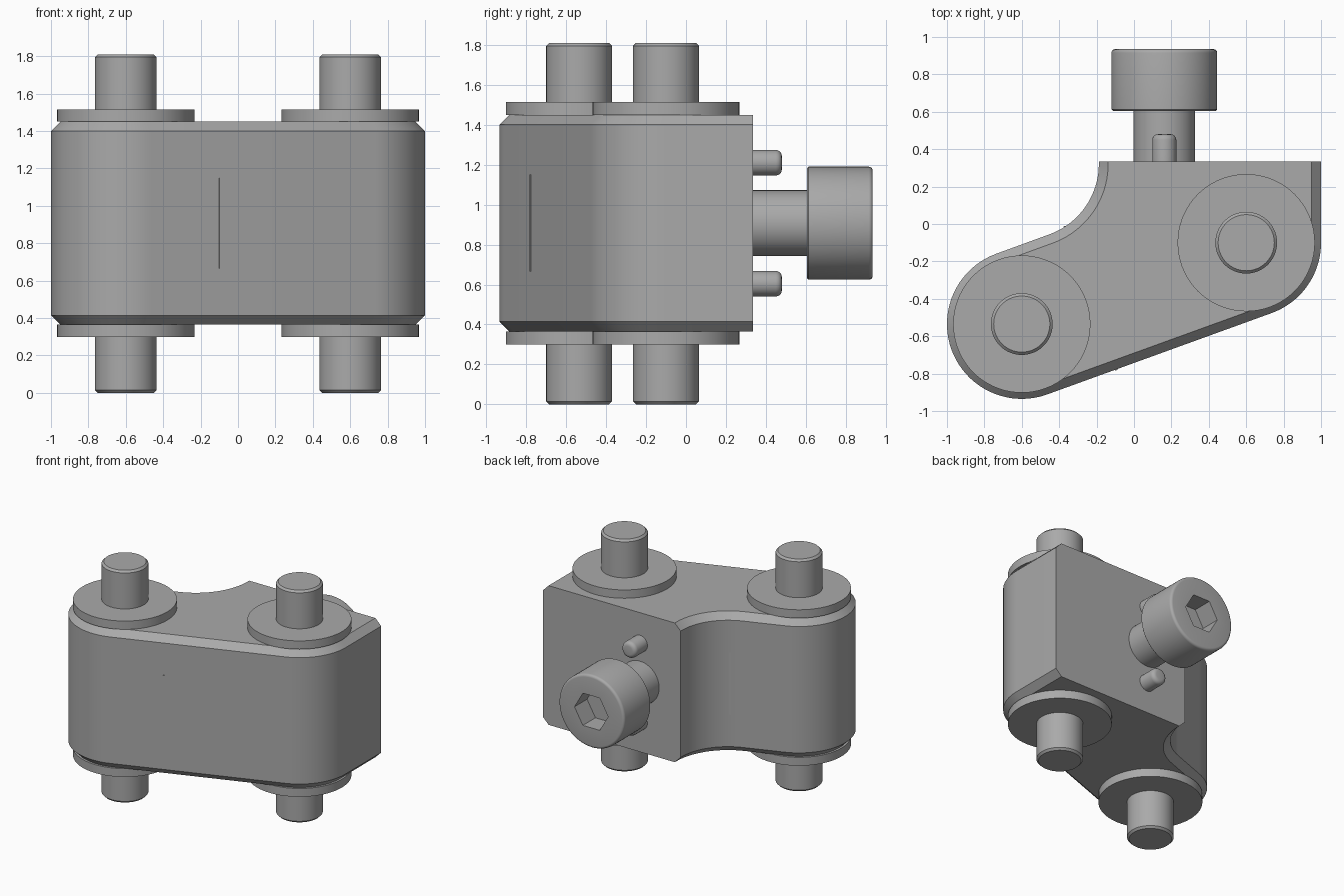
import bpy, bmesh
from math import sin, cos, pi, radians, atan2, hypot
from mathutils import Vector

if "Cube" in bpy.data.objects:
    bpy.data.objects.remove(bpy.data.objects["Cube"], do_unlink=True)

steel = bpy.data.materials.new("steel grey")
steel.use_nodes = True
GREY = (0.4, 0.4, 0.4, 1)
steel.diffuse_color = GREY
steel.node_tree.nodes["Principled BSDF"].inputs["Base Color"].default_value = GREY


def finish(name, bm, loc=(0, 0, 0), rot=(0, 0, 0)):
    bmesh.ops.recalc_face_normals(bm, faces=bm.faces)
    mesh = bpy.data.meshes.new(name)
    bm.to_mesh(mesh)
    bm.free()
    mesh.materials.append(steel)
    ob = bpy.data.objects.new(name, mesh)
    ob.location, ob.rotation_euler = loc, rot
    bpy.context.collection.objects.link(ob)
    bpy.ops.object.select_all(action="DESELECT")
    ob.select_set(True)
    bpy.context.view_layer.objects.active = ob
    bpy.ops.object.shade_smooth_by_angle(angle=radians(30))
    return ob


def loft(name, loops, **place):
    """Skin equal-length loops of points and cap both ends."""
    bm = bmesh.new()
    rings = [[bm.verts.new(p) for p in loop] for loop in loops]
    n = len(rings[0])
    for a, b in zip(rings, rings[1:]):
        for i in range(n):
            j = (i + 1) % n
            bm.faces.new((a[i], a[j], b[j], b[i]))
    bm.faces.new(rings[0])
    bm.faces.new(rings[-1])
    return finish(name, bm, **place)


def ring(r, z, sides=0, n=72):
    """Circle, or a polygon of circumradius r sampled at the same angles."""
    pts = []
    for i in range(n):
        a = 2 * pi * i / n
        k = r
        if sides:
            half = pi / sides
            k = r * cos(half) / cos(a % (2 * half) - half)
        pts.append((k * cos(a), k * sin(a), z))
    return pts


def rounded(r, z, f, steps=4):
    """Rings of a filleted cylinder end at height z."""
    return [ring(r - f + f * cos(t), z - f + f * sin(t))
            for t in (pi / 2 * i / steps for i in range(steps + 1))]


# Link body: two rounded ends joined by tangents, with a concave flank
LEFT, RIGHT, HOLLOW = (-0.6, -0.535), (0.6, -0.1), (-0.588, 0.321)
R, BACK = 0.4, 0.335
tilt = atan2(RIGHT[1] - LEFT[1], RIGHT[0] - LEFT[0])


def arc(c, r, a0, a1, n):
    return [(c[0] + r * cos(a0 + (a1 - a0) * i / n),
             c[1] + r * sin(a0 + (a1 - a0) * i / n)) for i in range(n + 1)]


def outline(inset, z):
    r = R - inset
    pts = arc(LEFT, r, tilt + pi / 2, tilt + 1.5 * pi, 40)
    pts += arc(RIGHT, r, tilt - pi / 2, 0, 20)
    pts += [(RIGHT[0] + r, BACK), (HOLLOW[0] + R + inset, BACK)]
    pts += arc(HOLLOW, R + inset, 0, tilt - pi / 2, 20)
    return [(x, y, z) for x, y in pts]


CH = 0.05
loft("link_body", [outline(CH, 0.365), outline(0, 0.365 + CH),
                   outline(0, 1.45 - CH), outline(CH, 1.45)])

# Pivot pins through both ends, with a washer above and below
for side, (x, y) in (("right", LEFT), ("left", RIGHT)):
    loft(side + "_pivot_pin", [ring(0.15, 0), ring(0.165, 0.015),
                               ring(0.165, 1.795), ring(0.15, 1.81)], loc=(x, y, 0))
    for level, z in (("lower", 0.3), ("upper", 1.45)):
        loft(f"{side}_{level}_washer", [ring(0.367, z), ring(0.367, z + 0.065)],
             loc=(x, y, 0))

# Socket-head screw and two dowels on the back face
MID, X = 0.907, 0.162
TO_BACK = (-pi / 2, 0, 0)
loft("screw_shank", [ring(0.165, 0.25), ring(0.165, 0.62)], loc=(X, 0, MID), rot=TO_BACK)
loft("screw_head", [ring(0.275, 0.605), ring(0.283, 0.613)] + rounded(0.283, 0.935, 0.02)
     + [ring(0.145, 0.935, 6), ring(0.145, 0.78, 6)], loc=(X, 0, MID), rot=TO_BACK)
for name, dz in (("upper_dowel", 0.303), ("lower_dowel", -0.303)):
    loft(name, [ring(0.064, 0.25)] + rounded(0.064, 0.48, 0.03),
         loc=(X, 0, MID + dz), rot=TO_BACK)

# Thin seam plate passing through the body, just proud of both flanks
front, rear = Vector((-0.095, -0.779)), Vector((-0.37, -0.014))
run = (rear - front).normalized()
front, rear = front - run * 0.003, rear + run * 0.003
side = Vector((-run.y, run.x)) * 0.006
base = [front - side, front + side, rear + side, rear - side]
loft("seam_plate", [[(p.x, p.y, z) for p in base] for z in (0.665, 1.15)])
